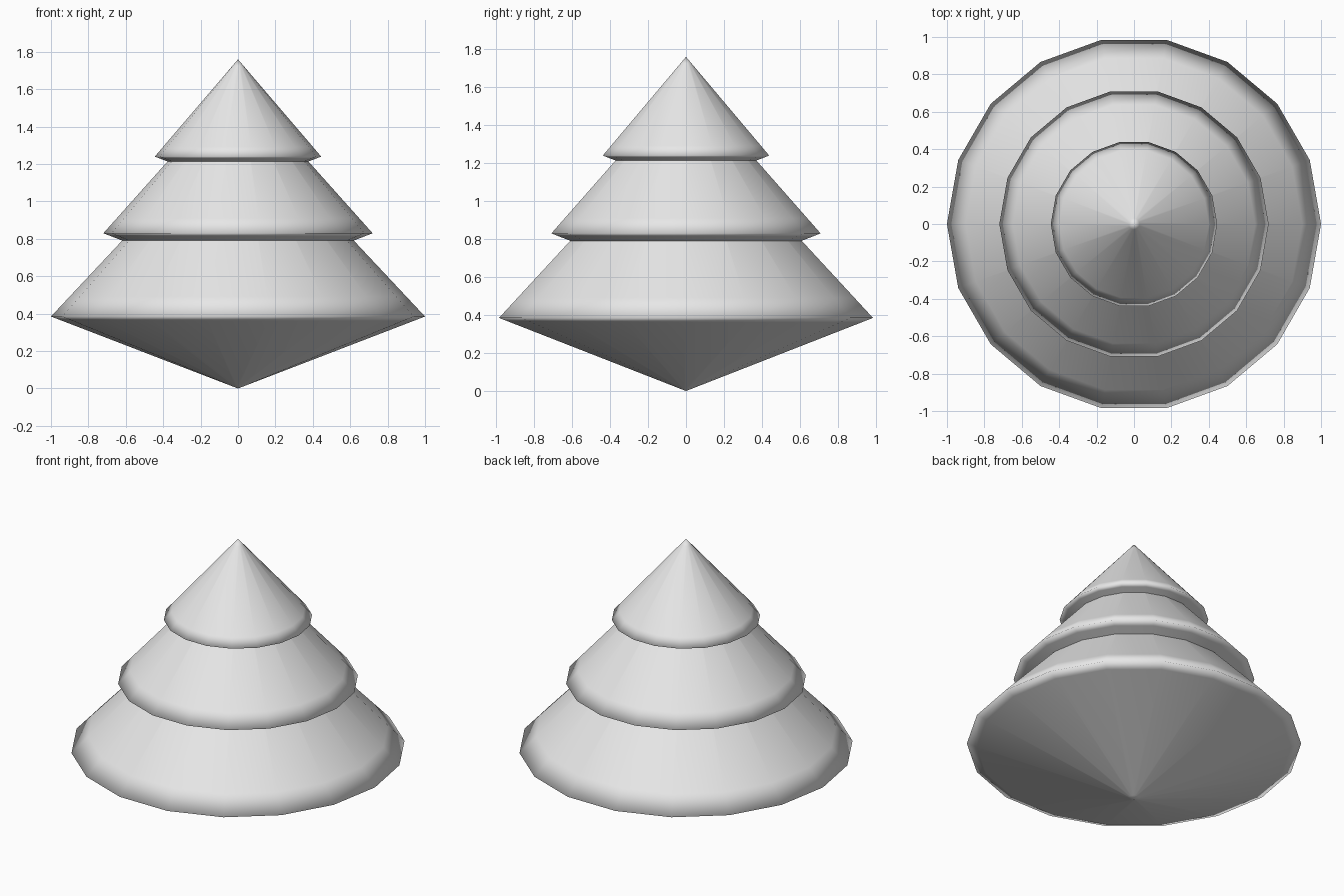
import bpy, math

cube = bpy.data.objects.get("Cube")
if cube:
    bpy.data.objects.remove(cube, do_unlink=True)

SIDES = 18

# Single plain material
grey = bpy.data.materials.new("pale_grey")
grey.use_nodes = True
colour = (0.8, 0.8, 0.8, 1)
grey.diffuse_color = colour
grey.node_tree.nodes["Principled BSDF"].inputs["Base Color"].default_value = colour


def tier(name, radius, rim_z, slope):
    """Double cone with support loops beside the rim and both tips."""
    under = 0.385
    profile = [(0.03, rim_z - under * (radius - 0.03)),
               (radius * 0.94, rim_z - under * radius * 0.06),
               (radius, rim_z),
               (radius * 0.9, rim_z + slope * radius * 0.1),
               (0.03, rim_z + slope * (radius - 0.03))]
    verts = []
    for r, z in profile:
        for i in range(SIDES):
            a = math.tau * i / SIDES
            verts.append((r * math.cos(a), r * math.sin(a), z))
    bottom = len(verts)
    top = bottom + 1
    verts += [(0, 0, rim_z - under * radius), (0, 0, rim_z + slope * radius)]
    last = (len(profile) - 1) * SIDES
    faces = []
    for i in range(SIDES):
        j = (i + 1) % SIDES
        for k in range(0, last, SIDES):
            faces.append((k + i, k + j, k + SIDES + j, k + SIDES + i))
        faces += [(bottom, j, i), (top, last + i, last + j)]
    mesh = bpy.data.meshes.new(name)
    mesh.from_pydata(verts, [], faces)
    mesh.materials.append(grey)
    mesh.shade_smooth()
    obj = bpy.data.objects.new(name, mesh)
    bpy.context.collection.objects.link(obj)


# Three overlapping foliage tiers
tier("lower_foliage", 1.0, 0.385, 1.066)
tier("middle_foliage", 0.72, 0.83, 1.118)
tier("upper_foliage", 0.445, 1.24, 1.168)
